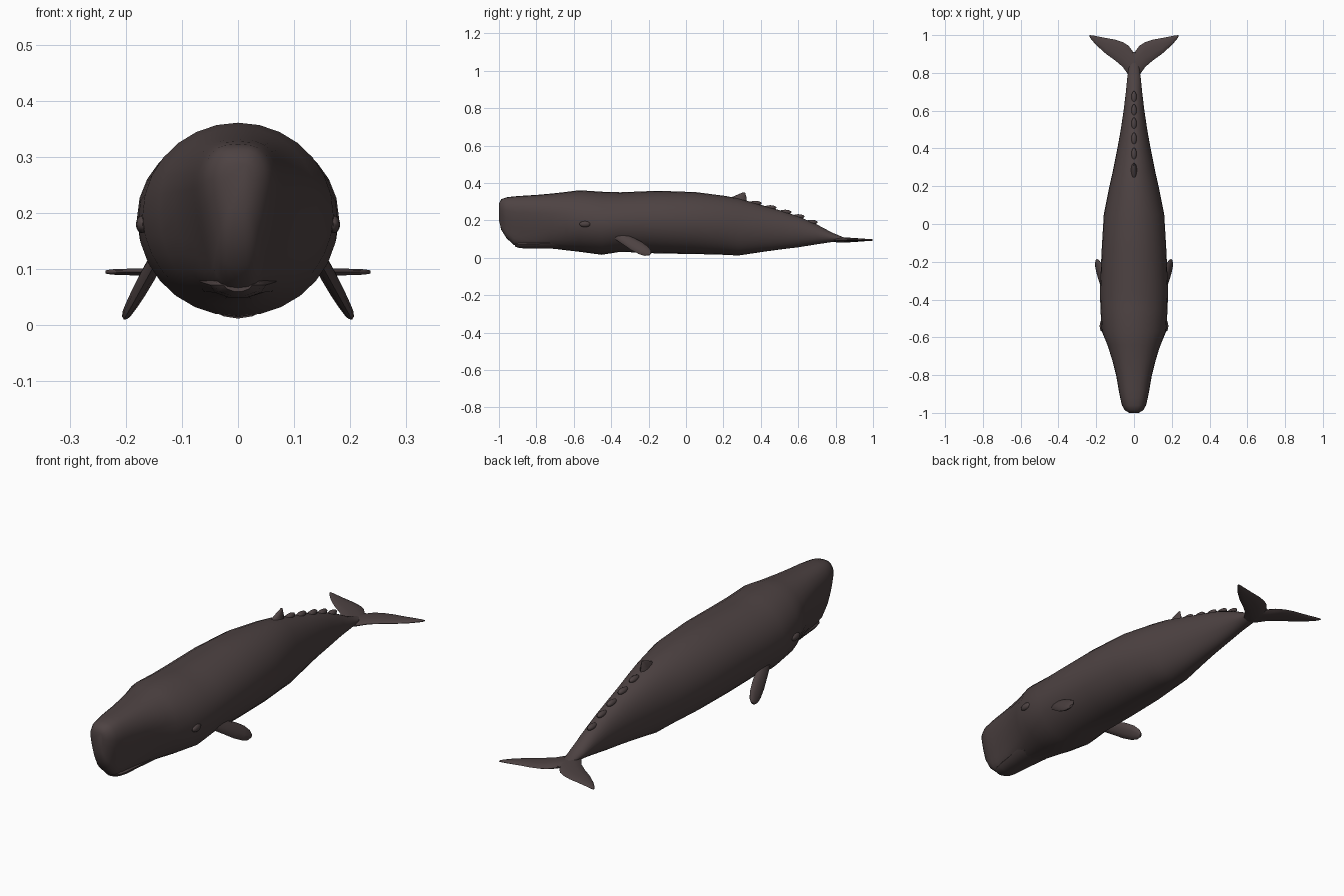
import bpy
import bmesh
from math import sin, cos, pi, copysign
from mathutils import Vector

cube = bpy.data.objects.get("Cube")
if cube:
    bpy.data.objects.remove(cube, do_unlink=True)

skin = bpy.data.materials.new("dark brown skin")
skin.use_nodes = True
colour = (0.075, 0.055, 0.055, 1)
skin.diffuse_color = colour
shader = skin.node_tree.nodes["Principled BSDF"]
shader.inputs["Base Color"].default_value = colour
shader.inputs["Roughness"].default_value = 0.8


def finish(name, bm, angle=0.9):
    """Turn a bmesh into a smooth shaded object with the skin material."""
    bmesh.ops.recalc_face_normals(bm, faces=bm.faces)
    mesh = bpy.data.meshes.new(name)
    bm.to_mesh(mesh)
    bm.free()
    mesh.materials.append(skin)
    obj = bpy.data.objects.new(name, mesh)
    bpy.context.collection.objects.link(obj)
    bpy.ops.object.select_all(action="DESELECT")
    obj.select_set(True)
    bpy.context.view_layer.objects.active = obj
    bpy.ops.object.shade_smooth_by_angle(angle=angle)
    return obj


def loft(name, rings, angle=0.9):
    """Skin a series of closed rings and cap both ends."""
    bm = bmesh.new()
    loops = [[bm.verts.new(p) for p in ring] for ring in rings]
    count = len(loops[0])
    for a, b in zip(loops, loops[1:]):
        for i in range(count):
            j = (i + 1) % count
            bm.faces.new((a[i], a[j], b[j], b[i]))
    bm.faces.new(loops[0])
    bm.faces.new(loops[-1])
    return finish(name, bm, angle)


def oval(centre, u, v, sides=10):
    """Ellipse spanned by two half-axis vectors."""
    centre, u, v = Vector(centre), Vector(u), Vector(v)
    turns = [2 * pi * i / sides for i in range(sides)]
    return [centre + u * cos(t) + v * sin(t) for t in turns]


def bump(name, centre, size):
    bm = bmesh.new()
    bmesh.ops.create_uvsphere(bm, u_segments=12, v_segments=8, radius=1)
    bmesh.ops.scale(bm, vec=size, verts=bm.verts)
    bmesh.ops.translate(bm, vec=centre, verts=bm.verts)
    return finish(name, bm)


# Body: stations of y, half width, top, bottom, head squareness
STATIONS = [
    (-1, .025, .29, .2, 1), (-.988, .05, .313, .15, 1),
    (-.96, .067, .323, .105, 1), (-.92, .077, .328, .068, 1),
    (-.88, .085, .331, .058, 1), (-.8, .1, .336, .052, .8),
    (-.72, .121, .343, .05, .5), (-.64, .145, .352, .04, .2),
    (-.57, .17, .361, .032, 0), (-.45, .178, .353, .016, 0),
    (-.35, .18, .35, .032, 0), (-.15, .172, .358, .023, 0),
    (.05, .16, .351, .02, 0), (.2, .13, .332, .016, 0),
    (.28, .112, .318, .012, 0), (.4, .088, .283, .03, 0),
    (.5, .07, .254, .044, 0), (.6, .055, .222, .056, 0),
    (.7, .043, .178, .072, 0), (.78, .035, .135, .084, 0),
    (.84, .026, .11, .09, 0), (.91, .008, .1, .094, 0)]


def body_ring(y, width, top, bottom, head, sides=28):
    ring = []
    for i in range(sides):
        t = 2 * pi * i / sides
        power = 1 - .3 * head
        across = copysign(abs(cos(t)) ** power, cos(t))
        up = copysign(abs(sin(t)) ** power, sin(t))
        # The head is full at the brow and slim down to the jaw
        slim = 1 - head * .32 * min(1, max(0, .45 - up))
        z = (top + bottom) / 2 + up * (top - bottom) / 2
        ring.append(Vector((width * across * slim, y, z)))
    return ring


loft("body", [body_ring(*s) for s in STATIONS])

# Slim lower jaw under the head
JAW = [(-.915, .025, .072, .012), (-.895, .042, .072, .02),
       (-.86, .05, .072, .024), (-.78, .06, .075, .027),
       (-.68, .075, .08, .034)]
loft("lower_jaw", [oval((0, y, z), (w, 0, 0), (0, 0, h))
                   for y, w, z, h in JAW])

# Dorsal fin, stacked from its base to the swept tip
DORSAL = [(.27, .3, .055, .02), (.285, .325, .038, .013),
          (.3, .34, .018, .008), (.311, .35, .005, .003)]
loft("dorsal_fin", [oval((0, y, z), (0, chord, 0), (thick, 0, 0))
                    for y, z, chord, thick in DORSAL])

# Row of knuckles behind the dorsal fin
for n, (y, z) in enumerate([(.37, .291), (.45, .268), (.53, .244),
                            (.6, .22), (.67, .19)]):
    bump(f"back_knuckle_{n + 1}", (0, y, z), (.014, .034, .013))

# Paddles: y, z, half chord, half thickness from root to tip
PADDLE = [(-.36, .12, .033, .012), (-.32, .095, .034, .013),
          (-.27, .066, .039, .012), (-.23, .042, .036, .01),
          (-.205, .026, .026, .008), (-.192, .018, .01, .004)]
# Flukes: x, leading y, trailing y, half thickness
FLUKE = [(0, .76, .905, .014), (.03, .79, .945, .012),
         (.06, .832, .963, .01), (.1, .866, .976, .008),
         (.15, .902, .985, .007), (.2, .947, .995, .006),
         (.225, .976, .999, .005), (.236, .992, 1, .003)]

for side, label in ((1, "left"), (-1, "right")):
    rings = []
    for y, z, chord, thick in PADDLE:
        x = .143 + (.12 - z) * .56
        rings.append(oval((side * x, y, z),
                          (side * -.3 * chord, chord * .65, chord * .6),
                          (side * thick, 0, thick * .5)))
    loft(f"{label}_flipper", rings)

    loft(f"{label}_fluke",
         [oval((side * x, (lead + trail) / 2, .095),
               (0, (trail - lead) / 2, 0), (0, 0, thick))
          for x, lead, trail, thick in FLUKE])

    # Low swelling around the eye
    bump(f"{label}_eye", (side * .17, -.54, .18), (.012, .03, .016))
